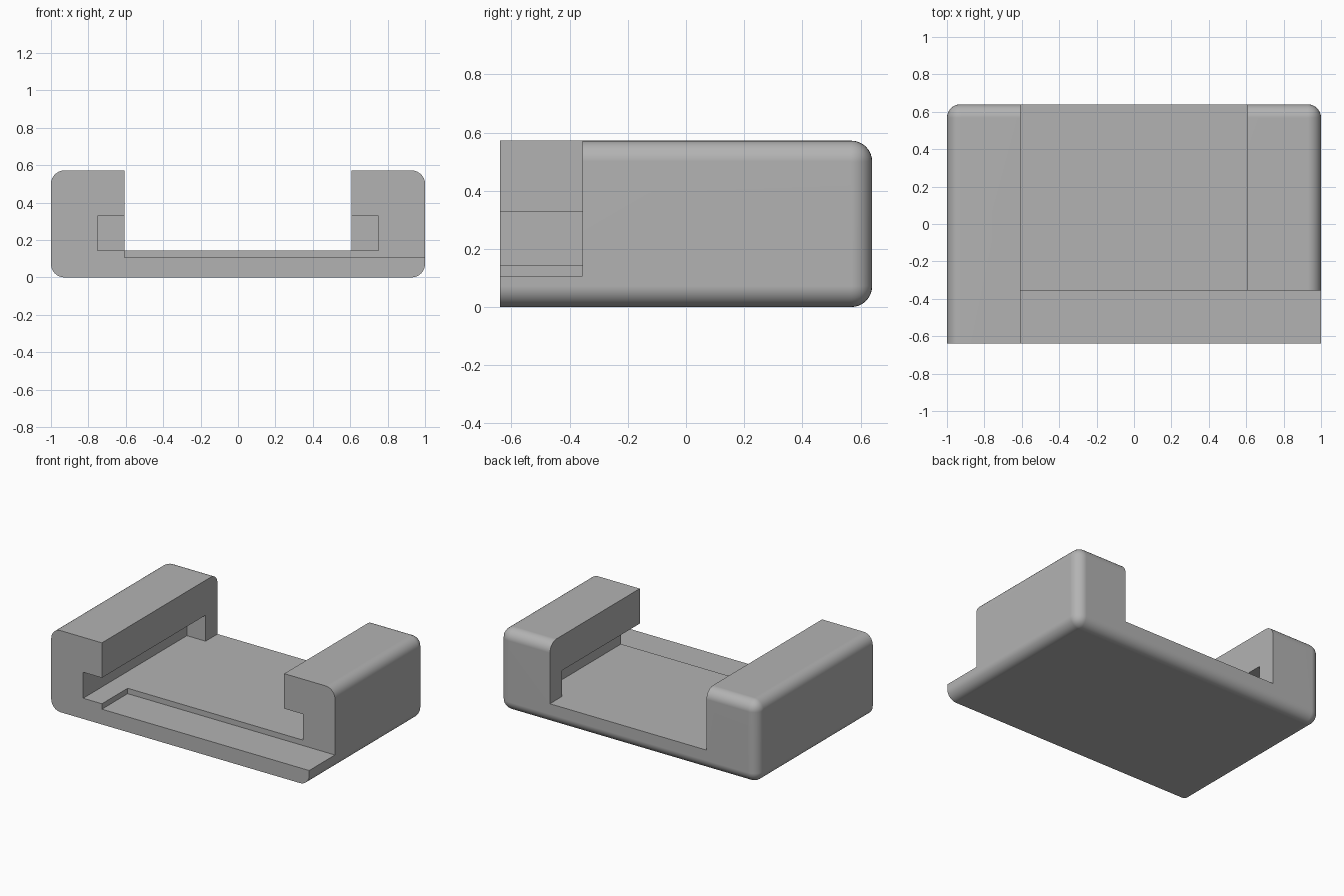
import bpy, bmesh
from math import radians
from mathutils import Matrix, Vector

if "Cube" in bpy.data.objects:
    bpy.data.objects.remove(bpy.data.objects["Cube"], do_unlink=True)

# Main dimensions
DEPTH, HEIGHT, ROUND = 0.64, 0.572, 0.072
INNER, FLOOR, OVER = 0.607, 0.145, 0.2

grey = bpy.data.materials.new("plain_grey")
grey.use_nodes = True
colour = (0.45, 0.45, 0.45, 1)
grey.diffuse_color = colour
grey.node_tree.nodes["Principled BSDF"].inputs["Base Color"].default_value = colour


def box(name, low, high, rounded=None):
    """Box between two corners; edges passing the rounded test get a fillet."""
    low, high = Vector(low), Vector(high)
    bm = bmesh.new()
    bmesh.ops.create_cube(bm, size=1, matrix=Matrix.Translation((low + high) / 2)
                          @ Matrix.Diagonal((*(high - low), 1)))
    if rounded:
        bmesh.ops.bevel(bm, geom=[e for e in bm.edges if rounded(e)], offset=ROUND,
                        offset_type='OFFSET', segments=8, profile=0.5, affect='EDGES')
    mesh = bpy.data.meshes.new(name)
    bm.to_mesh(mesh)
    bm.free()
    mesh.materials.append(grey)
    obj = bpy.data.objects.new(name, mesh)
    bpy.context.collection.objects.link(obj)
    return obj


# Block rounded on every edge except those around the front face
body = box("slide_holder", (-1, -DEPTH, 0), (1, DEPTH, HEIGHT),
           lambda e: any(v.co.y > 0 for v in e.verts))

# Open channel, undercut side grooves stopping short of the back, front corner notch
cutters = [
    box("channel_cutter", (-INNER, -1, FLOOR), (INNER, 1, HEIGHT + OVER)),
    box("groove_cutter", (-0.752, -1, FLOOR), (0.752, 0.508, 0.327)),
    box("notch_cutter", (-INNER, -1, 0.107), (1 + OVER, -0.355, HEIGHT + OVER)),
]

bpy.ops.object.select_all(action='DESELECT')
body.select_set(True)
bpy.context.view_layer.objects.active = body
for cutter in cutters:
    cutter.hide_render = True
    mod = body.modifiers.new(cutter.name, 'BOOLEAN')
    mod.operation, mod.solver, mod.object = 'DIFFERENCE', 'EXACT', cutter
    bpy.ops.object.modifier_apply(modifier=mod.name)
    bpy.data.objects.remove(cutter, do_unlink=True)

# Smooth fillets, crisp cut edges
bpy.ops.object.shade_smooth_by_angle(angle=radians(30))
normals = body.modifiers.new("flat_face_normals", 'WEIGHTED_NORMAL')
normals.keep_sharp = True
